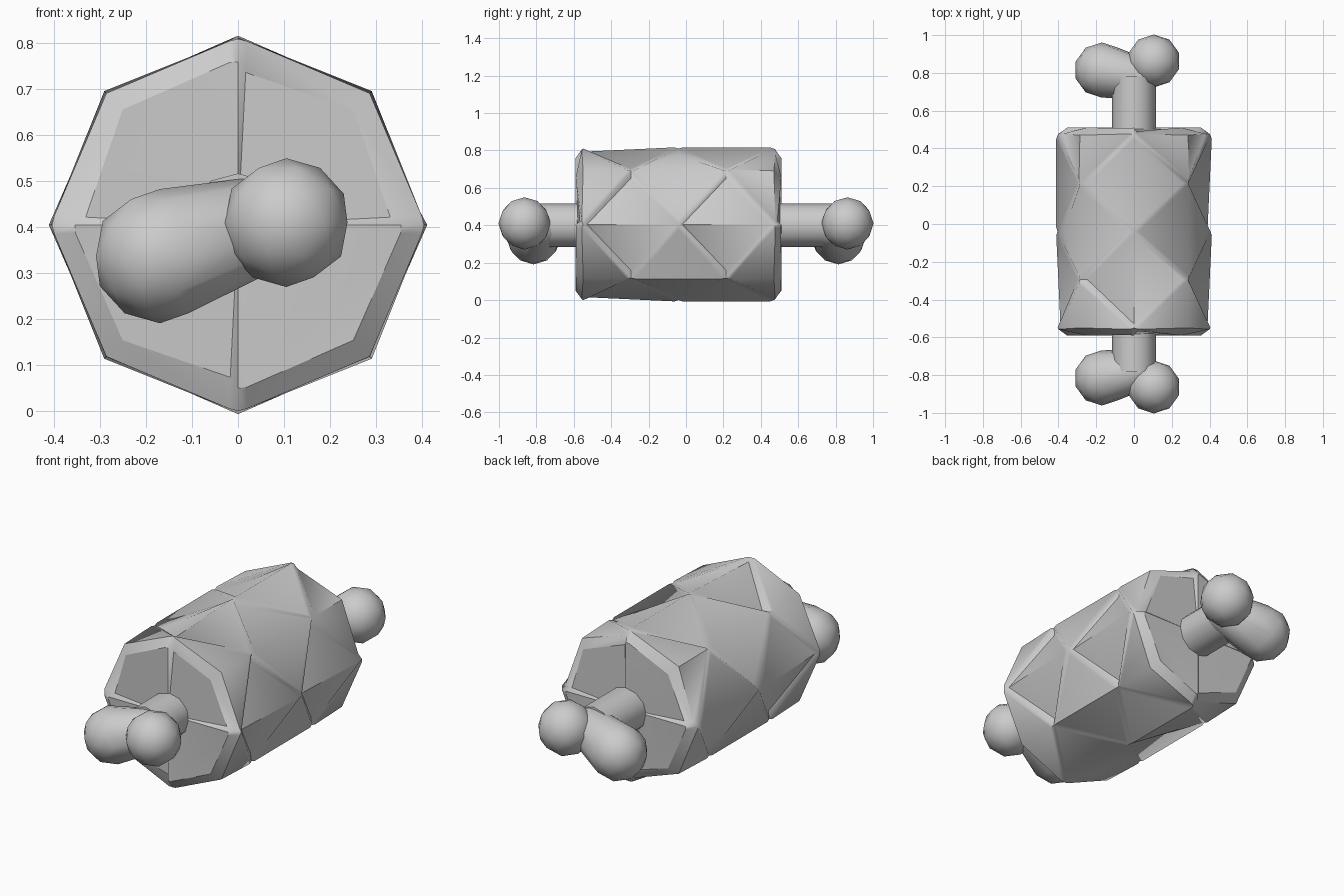
import bpy, bmesh, math
from mathutils import Vector

cube = bpy.data.objects.get("Cube")
if cube:
    bpy.data.objects.remove(cube, do_unlink=True)

grey = bpy.data.materials.new("plain_grey")
grey.use_nodes = True
grey.diffuse_color = (0.6, 0.6, 0.6, 1)
grey.node_tree.nodes["Principled BSDF"].inputs["Base Color"].default_value = grey.diffuse_color

R = 0.405           # body radius, also the height of the axis
AXIS = Vector((0, 0, R))


def finish(bm, name, angle):
    bmesh.ops.recalc_face_normals(bm, faces=bm.faces)
    for f in bm.faces:
        f.smooth = True
    for e in bm.edges:
        caps = [abs(f.normal.y) > 0.99 for f in e.link_faces]
        e.smooth = e.calc_face_angle(0) < math.radians(angle) and len(set(caps)) == 1
    mesh = bpy.data.meshes.new(name)
    bm.to_mesh(mesh)
    bm.free()
    mesh.materials.append(grey)
    obj = bpy.data.objects.new(name, mesh)
    bpy.context.collection.objects.link(obj)
    return obj


# Scored meat: eight-sided roll, split into diamond pieces
bm = bmesh.new()
rings = [-0.55, -0.295, -0.04, 0.215, 0.47]
caps = [-0.59, 0.51]


def ring(y, r):
    return [bm.verts.new(AXIS + Vector((r * math.cos(k * math.pi / 4), y,
                                        r * math.sin(k * math.pi / 4)))) for k in range(8)]


side = [ring(y, R) for y in rings]
rim = [ring(y, R - 0.05) for y in caps]
hubs = [bm.verts.new(AXIS + Vector((0, y, 0))) for y in caps]
pieces = []

# Diamonds centred on each ridge, folded along it
for k in range(8):
    left, right = (k - 1) % 8, (k + 1) % 8
    for j in range(1, 4):
        if (j + k) % 2:
            a, b = side[j - 1][k], side[j + 1][k]
            pieces.append([bm.faces.new((a, b, side[j][left])),
                           bm.faces.new((b, a, side[j][right]))])

# End pieces: half diamond, bevelled rim and a quarter of the cap
for end, outer, inner in ((0, 0, 1), (1, 4, 3)):
    for k in range(1, 8, 2):
        o, i = side[outer], rim[end]
        piece = []
        for n in (k - 1, (k + 1) % 8):
            piece.append(bm.faces.new((o[n], o[k], side[inner][k])))
            piece.append(bm.faces.new((o[n], o[k], i[k], i[n])))
        piece.append(bm.faces.new((i[k - 1], i[k], i[(k + 1) % 8], hubs[end])))
        pieces.append(piece)
bmesh.ops.recalc_face_normals(bm, faces=bm.faces)

# Inset every piece, then sink the shared seams into V grooves
seams = [v for k in range(8) for j, r in enumerate(side) if (j + k) % 2 == 0 for v in [r[k]]]
seams += [r[k] for r in rim for k in range(0, 8, 2)]
for piece in pieces:
    bmesh.ops.inset_region(bm, faces=piece, thickness=0.018, depth=0, use_even_offset=True)
for v in bm.verts:
    if math.hypot(v.co.x, v.co.z - R) < 0.04:
        v.co.x, v.co.z = 0, R       # cap grooves taper to the hub
for v in seams:
    radial = Vector((v.co.x, 0, v.co.z - R)).normalized()
    v.co -= radial * 0.022
    if v in rim[0] or v in rim[1]:
        v.co.y *= 0.965
bmesh.ops.remove_doubles(bm, verts=bm.verts, dist=0.0005)
finish(bm, "scored_meat", 46)

# Bone shaft
bm = bmesh.new()
bmesh.ops.create_cone(bm, cap_ends=True, segments=12, radius1=0.117, radius2=0.117, depth=1.56)
for v in bm.verts:
    v.co = Vector((v.co.x, v.co.z, v.co.y + 0.4))
finish(bm, "bone_shaft", 40)


def knuckle(name, balls):
    bm = bmesh.new()
    for centre, r in balls:
        made = bmesh.ops.create_icosphere(bm, subdivisions=2, radius=r)["verts"]
        bmesh.ops.translate(bm, verts=made, vec=centre)
    if len(balls) > 1:
        hull = bmesh.ops.convex_hull(bm, input=bm.verts)
        junk = set(hull["geom_interior"]) | set(hull["geom_unused"])
        bmesh.ops.delete(bm, geom=[g for g in junk if isinstance(g, bmesh.types.BMVert)],
                         context='VERTS')
    finish(bm, name, 50)


# Two knuckles at each end of the bone
for s, place in ((-1, "front"), (1, "back")):
    knuckle(place + "_left_knuckle", [((0.105, 0.863 * s, 0.41), 0.14)])
    knuckle(place + "_right_knuckle", [((-0.17, 0.815 * s, 0.337), 0.146),
                                       ((0.02, 0.775 * s, 0.395), 0.112)])
